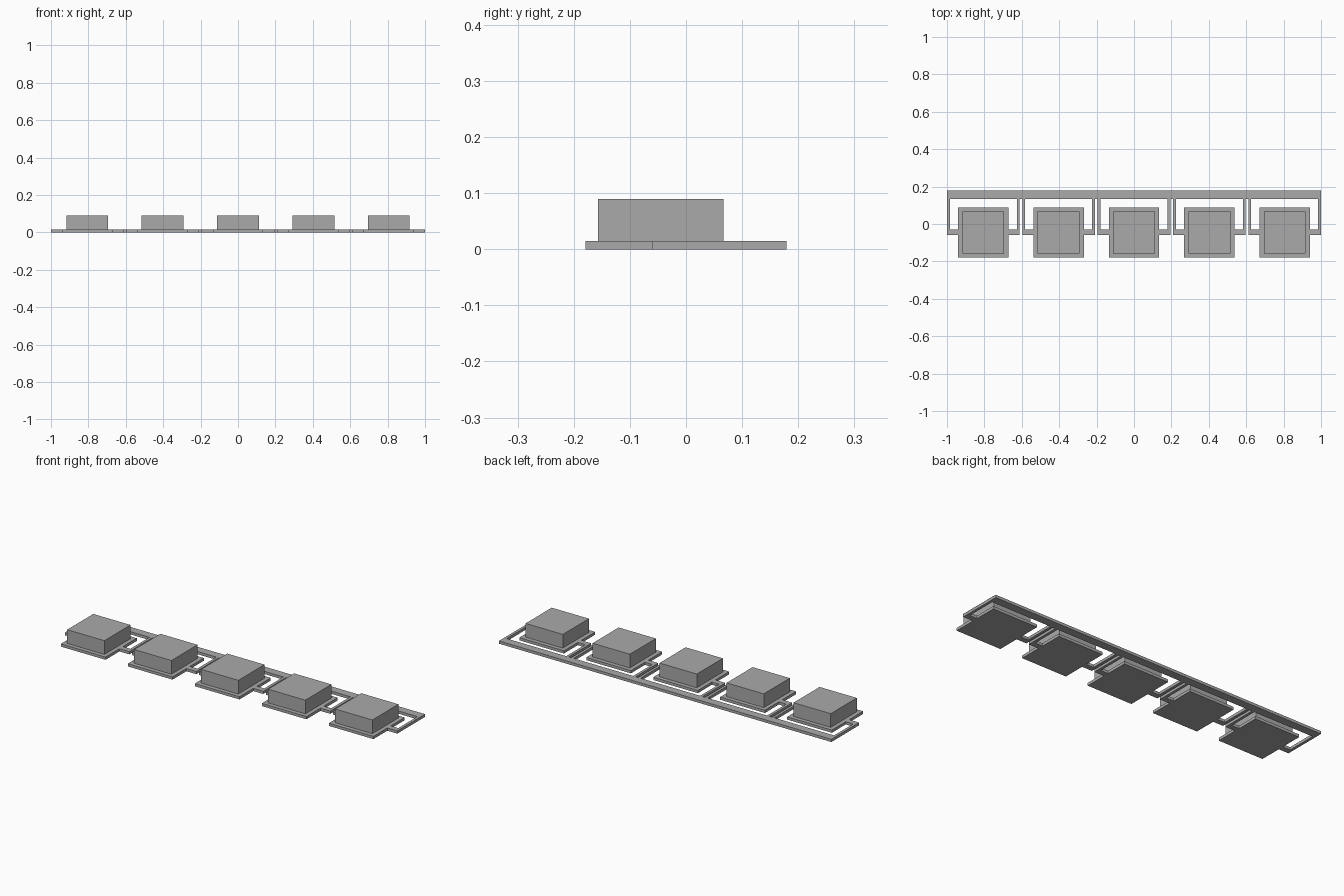
import bpy

cube = bpy.data.objects.get("Cube")
if cube:
    bpy.data.objects.remove(cube, do_unlink=True)

# All dimensions are in whole or half units; the strip is 134 units long
U = 2 / 134
PITCH = 27
THICK = 1

grey = bpy.data.materials.new("plain grey")
grey.use_nodes = True
colour = (0.4, 0.4, 0.4, 1)
grey.diffuse_color = colour
grey.node_tree.nodes["Principled BSDF"].inputs["Base Color"].default_value = colour


def box(name, x0, x1, y0, y1, z0, z1):
    """Axis-aligned box given by its limits in strip units."""
    bpy.ops.mesh.primitive_cube_add(size=1)
    ob = bpy.context.object
    ob.name = name
    ob.location = ((x0 + x1) / 2 * U, (y0 + y1) / 2 * U, (z0 + z1) / 2 * U)
    ob.scale = ((x1 - x0) * U, (y1 - y0) * U, (z1 - z0) * U)
    bpy.ops.object.transform_apply(location=True, rotation=False, scale=True)
    ob.data.materials.append(grey)
    return ob


# Long rail along the back
box("back_rail", -67, 67, 9, 12, 0, THICK)

for i in range(-2, 3):
    c = i * PITCH
    n = i + 3
    # Square base plate with a raised block on it
    box(f"base_plate_{n}", c - 9, c + 9, -12, 6, 0, THICK)
    box(f"block_{n}", c - 7.5, c + 7.5, -10.5, 4.5, THICK, 6)
    # Thin spring arms from the rail, with feet reaching in to the plate
    for side, s in (("right", -1), ("left", 1)):
        outer, inner, plate = c + s * 13, c + s * 12, c + s * 9
        box(f"{side}_arm_{n}", min(outer, inner), max(outer, inner), -2, 9, 0, THICK)
        box(f"{side}_foot_{n}", min(outer, plate), max(outer, plate), -4, -2, 0, THICK)
